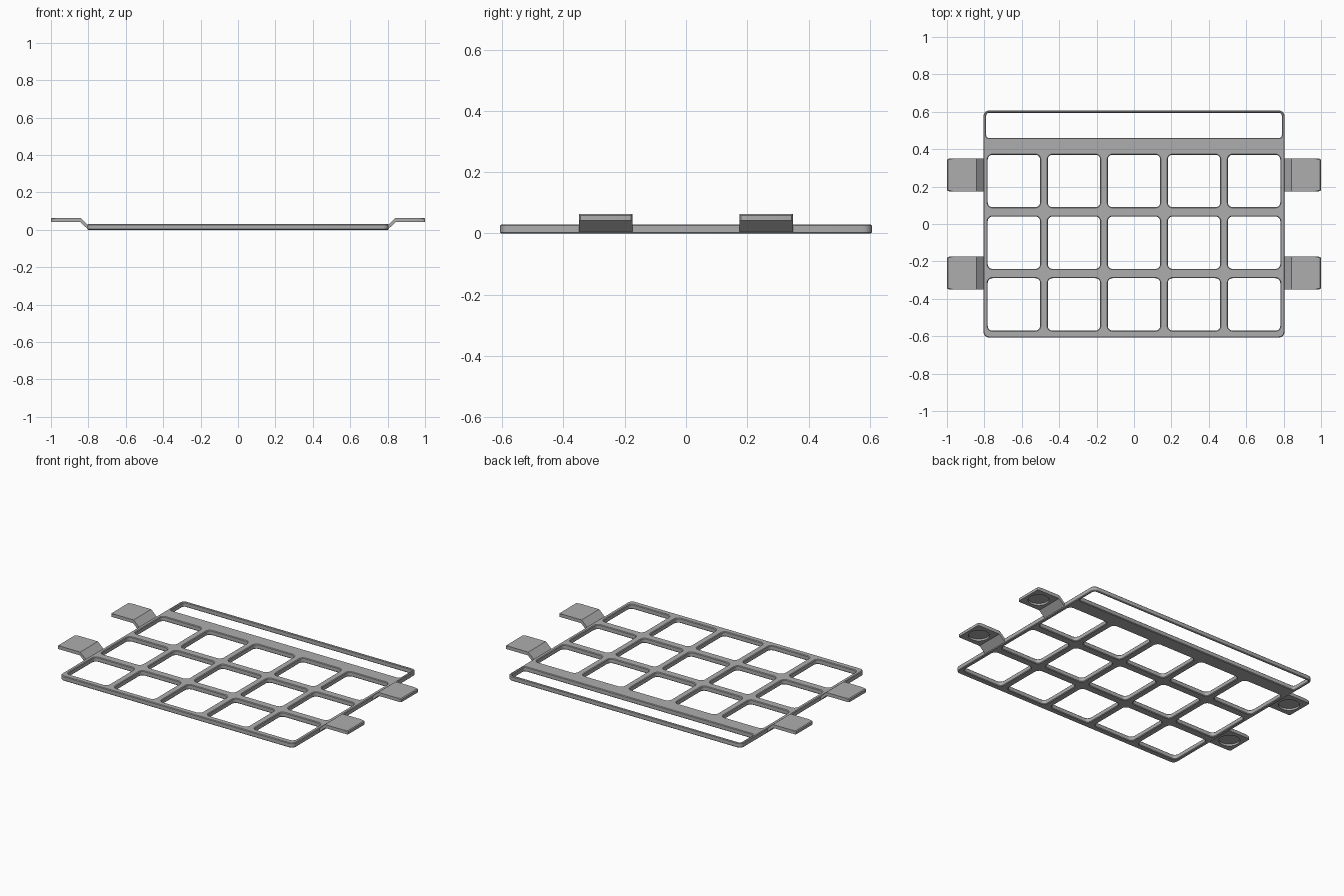
import bpy, bmesh, math
from mathutils import Vector, Matrix

cube = bpy.data.objects.get("Cube")
if cube:
    bpy.data.objects.remove(cube, do_unlink=True)

GREY = (0.42, 0.42, 0.42, 1)
grey = bpy.data.materials.new("light_grey")
grey.use_nodes = True
grey.diffuse_color = GREY
grey.node_tree.nodes["Principled BSDF"].inputs["Base Color"].default_value = GREY

THICK = 0.03
CHAMFER = 0.004


def rounded_rect(cx, cy, w, h, r, steps=5):
    """Corner-rounded outline, counter-clockwise."""
    pts = []
    for i, (sx, sy) in enumerate([(1, 1), (-1, 1), (-1, -1), (1, -1)]):
        for k in range(steps + 1):
            a = math.pi / 2 * (i + k / steps)
            pts.append((cx + sx * (w / 2 - r) + r * math.cos(a),
                        cy + sy * (h / 2 - r) + r * math.sin(a)))
    return pts


def link(name, mesh):
    obj = bpy.data.objects.new(name, mesh)
    bpy.context.collection.objects.link(obj)
    mesh.materials.clear()
    mesh.materials.append(grey)
    return obj


def shade(obj):
    bpy.ops.object.select_all(action='DESELECT')
    obj.select_set(True)
    bpy.context.view_layer.objects.active = obj
    bpy.ops.object.shade_smooth_by_angle(angle=math.radians(30))


# Grid frame: outer outline, long slot at the back and a 5 x 3 set of openings
outlines = [rounded_rect(0, 0, 1.61, 1.214, 0.03),
            rounded_rect(0, 0.527, 1.58, 0.134, 0.014)]
for col in range(5):
    for row in range(3):
        outlines.append(rounded_rect((col - 2) * 0.321, 0.23 - row * 0.33,
                                     0.28, 0.28, 0.025))

curve = bpy.data.curves.new("frame_outline", 'CURVE')
curve.dimensions = '2D'
curve.fill_mode = 'BOTH'
curve.extrude = THICK / 2 - CHAMFER
curve.bevel_depth = CHAMFER
curve.bevel_resolution = 0
curve.offset = -CHAMFER
for pts in outlines:
    spline = curve.splines.new('POLY')
    spline.points.add(len(pts) - 1)
    for p, (x, y) in zip(spline.points, pts):
        p.co = (x, y, 0, 1)
    spline.use_cyclic_u = True
helper = bpy.data.objects.new("frame_outline", curve)
bpy.context.collection.objects.link(helper)
bpy.context.view_layer.update()
mesh = bpy.data.meshes.new_from_object(
    helper.evaluated_get(bpy.context.evaluated_depsgraph_get()))
bpy.data.objects.remove(helper, do_unlink=True)
mesh.transform(Matrix.Translation((0, 0, THICK / 2)))
bm = bmesh.new()
bm.from_mesh(mesh)
bmesh.ops.remove_doubles(bm, verts=bm.verts, dist=0.0002)
bmesh.ops.recalc_face_normals(bm, faces=bm.faces)
bm.to_mesh(mesh)
bm.free()
shade(link("grid_frame", mesh))

# Raised side tabs: cranked strip with a round pocket underneath
PROFILE = [(0.80, 0.001), (0.845, 0.042), (1.0, 0.042),
           (1.0, 0.063), (0.842, 0.063), (0.80, 0.024)]
TAB_WIDTH = 0.174


def make_tab(name, side, y):
    bm = bmesh.new()
    face = bm.faces.new([bm.verts.new((x, y - TAB_WIDTH / 2, z)) for x, z in PROFILE])
    ext = bmesh.ops.extrude_face_region(bm, geom=[face])
    moved = [v for v in ext["geom"] if isinstance(v, bmesh.types.BMVert)]
    bmesh.ops.translate(bm, verts=moved, vec=(0, TAB_WIDTH, 0))
    # Round the outer corners, then chamfer the end's top rim
    corners = [e for e in bm.edges if all(v.co.x > 0.99 for v in e.verts)
               and abs(e.verts[0].co.z - e.verts[1].co.z) > 0.01]
    bmesh.ops.bevel(bm, geom=corners, offset=0.01, segments=3,
                    profile=0.5, affect='EDGES')
    rim = [e for e in bm.edges if all(v.co.x > 0.985 and v.co.z > 0.06 for v in e.verts)]
    bmesh.ops.bevel(bm, geom=rim, offset=0.005, segments=1, affect='EDGES')
    bmesh.ops.scale(bm, verts=bm.verts, vec=(side, 1, 1))
    bmesh.ops.recalc_face_normals(bm, faces=bm.faces)
    mesh = bpy.data.meshes.new(name)
    bm.to_mesh(mesh)
    bm.free()
    tab = link(name, mesh)

    # Round pocket cutter
    bm = bmesh.new()
    bmesh.ops.create_cone(bm, cap_ends=True, segments=40, radius1=0.06, radius2=0.06,
                          depth=0.03, matrix=Matrix.Translation((side * 0.922, y, 0.039)))
    cut_mesh = bpy.data.meshes.new("pocket_cutter")
    bm.to_mesh(cut_mesh)
    bm.free()
    cutter = link("pocket_cutter", cut_mesh)
    mod = tab.modifiers.new("pocket", 'BOOLEAN')
    mod.operation = 'DIFFERENCE'
    mod.solver = 'EXACT'
    mod.object = cutter
    bpy.context.view_layer.objects.active = tab
    bpy.ops.object.modifier_apply(modifier=mod.name)
    bpy.data.objects.remove(cutter, do_unlink=True)
    shade(tab)


for side, side_name in ((1, "left"), (-1, "right")):
    for y, end in ((-0.262, "front"), (0.262, "back")):
        make_tab(f"{side_name}_{end}_tab", side, y)
